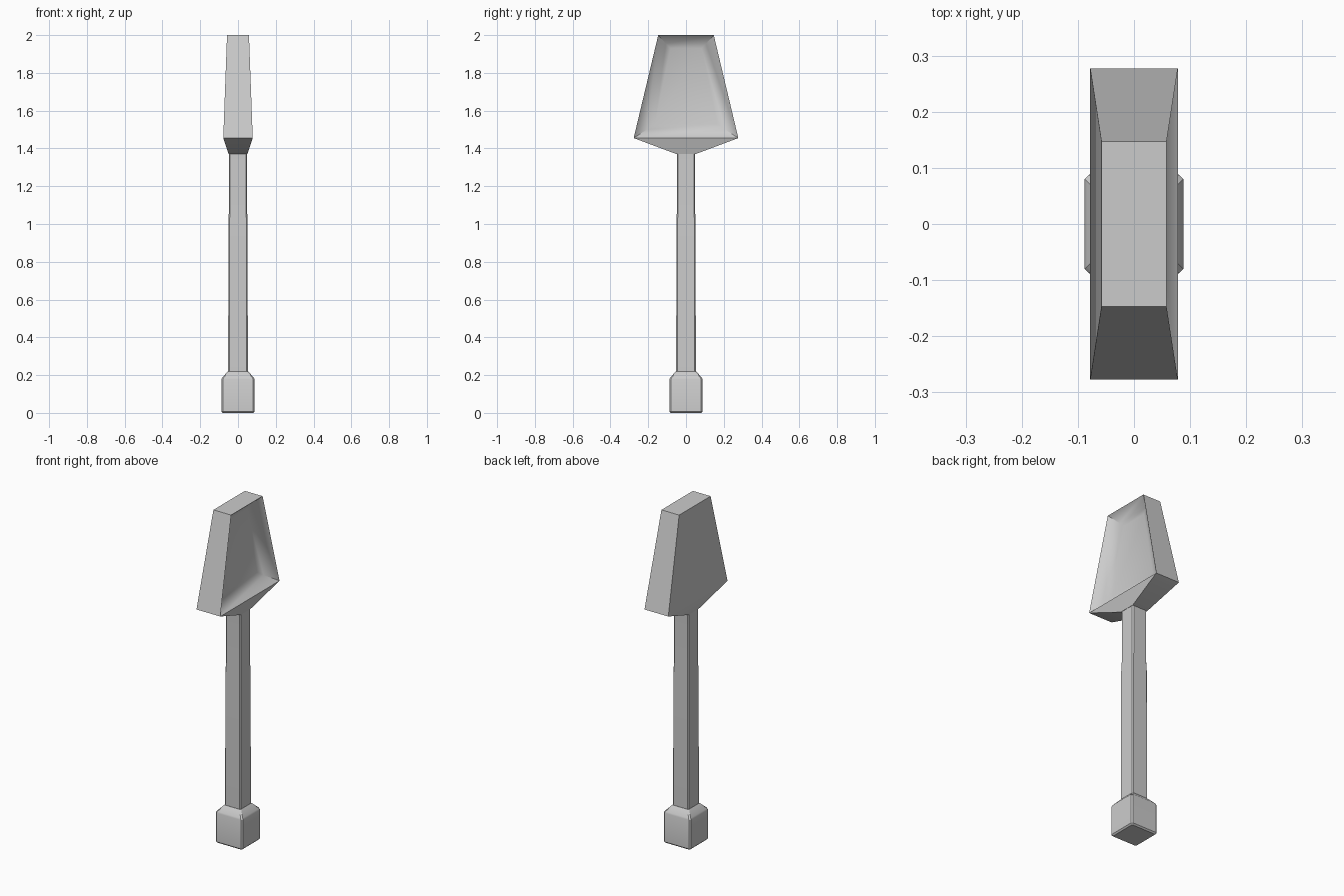
import bpy, bmesh

if "Cube" in bpy.data.objects:
    bpy.data.objects.remove(bpy.data.objects["Cube"])


def finish(name, bm, angle):
    bmesh.ops.recalc_face_normals(bm, faces=bm.faces)
    mesh = bpy.data.meshes.new(name)
    bm.to_mesh(mesh)
    bm.free()
    obj = bpy.data.objects.new(name, mesh)
    bpy.context.collection.objects.link(obj)
    bpy.ops.object.select_all(action='DESELECT')
    obj.select_set(True)
    bpy.context.view_layer.objects.active = obj
    bpy.ops.object.shade_smooth_by_angle(angle=angle)
    return obj


def bridge(bm, a, b):
    n = len(a)
    for i in range(n):
        j = (i + 1) % n
        bm.faces.new((a[i], a[j], b[j], b[i]))


def chamfered_square(bm, half, cut, z):
    e = half - cut
    pts = [(half, -e), (half, e), (e, half), (-e, half),
           (-half, e), (-half, -e), (-e, -half), (e, -half)]
    return [bm.verts.new((x, y, z)) for x, y in pts]


def loft(name, sections):
    bm = bmesh.new()
    rings = [chamfered_square(bm, *s) for s in sections]
    for a, b in zip(rings, rings[1:]):
        bridge(bm, a, b)
    bm.faces.new(rings[0])
    bm.faces.new(rings[-1])
    return finish(name, bm, 0.5)


# Square end grip: (half width, corner cut, height)
loft("grip", [(0.080, 0.006, 0.0), (0.088, 0.008, 0.008),
              (0.088, 0.008, 0.178), (0.084, 0.008, 0.187),
              (0.053, 0.006, 0.22)])

# Long square shaft
loft("shaft", [(0.052, 0.006, 0.215), (0.051, 0.006, 1.0),
               (0.048, 0.006, 1.08), (0.048, 0.006, 1.375)])

# Blade body, levels of (height, half width in y, half thickness in x)
levels = [(1.37, 0.05, 0.05), (1.455, 0.277, 0.078), (2.0, 0.147, 0.058)]
bm = bmesh.new()
rings = [[bm.verts.new((sx * t, sy * w, z))
          for sx, sy in ((-1, -1), (-1, 1), (1, 1), (1, -1))]
         for z, w, t in levels]
neck, wide, tip = rings
bridge(bm, neck, wide)
bm.faces.new(neck)
bm.faces.new(tip)
for i in (0, 1, 3):
    j = (i + 1) % 4
    bm.faces.new((wide[i], wide[j], tip[j], tip[i]))


# Dished scoop on the +x side: (z low, y low, x low, z high, y high, x high)
def scoop_ring(zl, yl, xl, zh, yh, xh):
    return [bm.verts.new(p) for p in
            ((xl, -yl, zl), (xl, yl, zl), (xh, yh, zh), (xh, -yh, zh))]


outer = [wide[3], wide[2], tip[2], tip[3]]
wall = scoop_ring(1.50, 0.207, 0.022, 1.955, 0.106, 0.010)
floor = scoop_ring(1.53, 0.165, 0.010, 1.93, 0.082, 0.000)
bridge(bm, outer, wall)
bridge(bm, wall, floor)
bm.faces.new(floor)
finish("blade", bm, 0.6)
